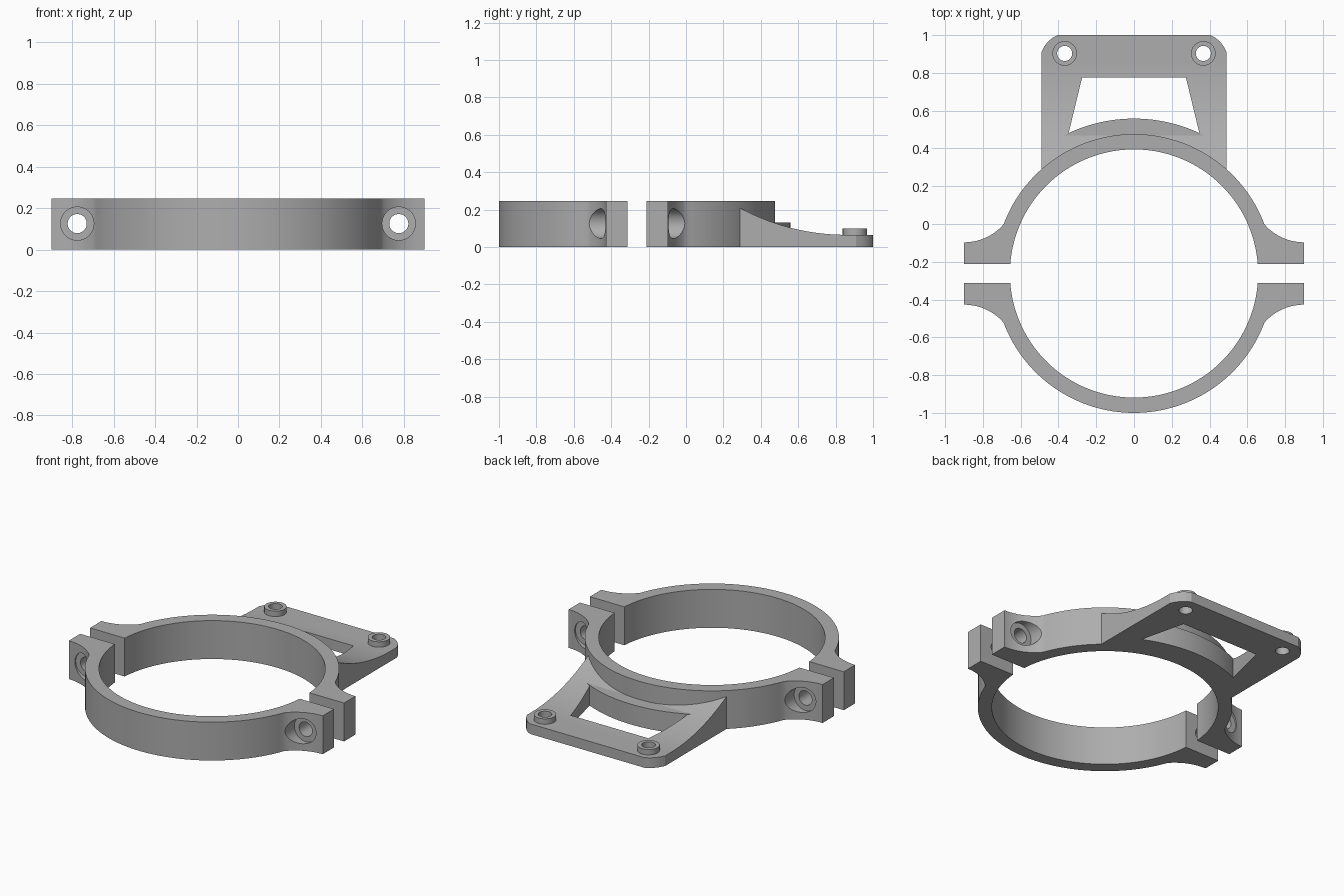
import bpy, bmesh, math
from mathutils import Matrix, Vector

if "Cube" in bpy.data.objects:
    bpy.data.objects.remove(bpy.data.objects["Cube"])

CY = -0.262            # ring centre in y
RI, RO = 0.657, 0.738  # ring inner / outer radius
H = 0.246              # ring height
GAP, EAR = 0.05, 0.165 # ear faces, measured from the split plane

grey = bpy.data.materials.new("grey plastic")
grey.diffuse_color = (0.42, 0.42, 0.42, 1)
grey.use_nodes = True
grey.node_tree.nodes["Principled BSDF"].inputs["Base Color"].default_value = grey.diffuse_color


def arc(cx, cy, r, a0, a1, n):
    return [(cx + r * math.cos(a0 + (a1 - a0) * i / n),
             cy + r * math.sin(a0 + (a1 - a0) * i / n)) for i in range(n + 1)]


def add_object(name, bm):
    bmesh.ops.recalc_face_normals(bm, faces=bm.faces)
    me = bpy.data.meshes.new(name)
    bm.to_mesh(me)
    bm.free()
    me.materials.append(grey)
    ob = bpy.data.objects.new(name, me)
    bpy.context.collection.objects.link(ob)
    return ob


def prism(name, pts, lo, hi, axis="z"):
    """Extrude an outline: (x, y) along z, or (y, z) along x."""
    bm = bmesh.new()
    place = (lambda p: (p[0], p[1], lo)) if axis == "z" else (lambda p: (lo, p[0], p[1]))
    face = bm.faces.new([bm.verts.new(place(p)) for p in pts])
    new = bmesh.ops.extrude_face_region(bm, geom=[face])["geom"]
    step = Vector((0, 0, hi - lo)) if axis == "z" else Vector((hi - lo, 0, 0))
    bmesh.ops.translate(bm, vec=step, verts=[v for v in new if isinstance(v, bmesh.types.BMVert)])
    return add_object(name, bm)


def cylinder(name, centre, r, depth, axis="z"):
    bm = bmesh.new()
    m = Matrix.Translation(centre)
    if axis == "y":
        m = m @ Matrix.Rotation(math.pi / 2, 4, "X")
    bmesh.ops.create_cone(bm, cap_ends=True, segments=48, radius1=r, radius2=r, depth=depth, matrix=m)
    return add_object(name, bm)


def boolean(ob, cutter, op="DIFFERENCE"):
    mod = ob.modifiers.new("cut", "BOOLEAN")
    mod.object, mod.operation, mod.solver = cutter, op, "EXACT"
    bpy.context.view_layer.update()
    me = bpy.data.meshes.new_from_object(ob.evaluated_get(bpy.context.evaluated_depsgraph_get()))
    ob.modifiers.clear()
    ob.data = me
    bpy.data.objects.remove(cutter)


# Clamp halves: half ring with two filleted ears
FR = 0.28
tip = (0.69, math.sqrt(RO ** 2 - 0.69 ** 2))
fil = arc(0.9, EAR + FR, FR, -math.pi / 2,
          math.atan2(tip[1] - EAR - FR, tip[0] - 0.9) - 2 * math.pi
          if tip[1] > EAR + FR else math.atan2(tip[1] - EAR - FR, tip[0] - 0.9), 14)[:-1]
a0 = math.asin(GAP / RI)
b0 = math.atan2(tip[1], tip[0])
outline = arc(0, 0, RI, a0, math.pi - a0, 72)
outline += [(-0.9, GAP)] + [(-x, y) for x, y in fil]
outline += arc(0, 0, RO, math.pi - b0, b0, 64)
outline += fil[::-1] + [(0.9, GAP)]

for name, s in (("front_clamp_half", -1), ("back_clamp_half", 1)):
    half = prism(name, [(x, CY + s * y) for x, y in outline], 0, H)
    for x in (-0.775, 0.775):
        # bolt hole and counterbore
        boolean(half, cylinder("cut", (x, CY + s * 0.12, 0.125), 0.046, 0.4, "y"))
        boolean(half, cylinder("cut", (x, CY + s * 0.28, 0.125), 0.08, 0.24, "y"))

# Mounting bracket: concave side profile trimmed to the plan outline
T, BR = 0.065, 1.21
side = [(0.2, 0), (1.1, 0), (1.1, T)]
for i in range(25):
    y = 0.86 - 0.63 * i / 24
    side.append((y, T + BR - math.sqrt(BR ** 2 - (0.86 - y) ** 2)))
side.append((0.2, side[-1][1]))
bracket = prism("mounting_bracket", side, -0.6, 0.6, "x")
aw = math.acos(0.49 / 0.70)
corner = [(0.49, 0.91), (0.475, 0.94), (0.455, 0.966), (0.43, 0.987), (0.405, 1.0)]
plan = arc(0, CY, 0.70, math.pi - aw, aw, 32) + corner + [(-x, y) for x, y in corner[::-1]]
boolean(bracket, prism("trim", plan, -0.1, 0.5), "INTERSECT")

# Window in the bracket, following the ring on its inner side
al = math.acos(0.346 / 0.82)
window = arc(0, CY, 0.82, math.pi - al, al, 32) + [(0.275, 0.775), (-0.275, 0.775)]
boolean(bracket, prism("cut", window, -0.1, 0.5))

# Curved lip between ring and window
ae = math.acos(0.46 / 0.82)
lip = prism("ring_lip", arc(0, CY, 0.82, ae, math.pi - ae, 40)
            + arc(0, CY, 0.70, math.pi - ae, ae, 40), 0, 0.13)

# Raised screw bosses with through holes
for side_name, x in (("left", -0.367), ("right", 0.367)):
    boss = cylinder(side_name + "_screw_boss", (x, 0.903, 0.075), 0.065, 0.05)
    for part in (boss, bracket):
        boolean(part, cylinder("cut", (x, 0.903, 0.05), 0.04, 0.4))

# Smooth curved walls, keep edges sharp
for ob in bpy.context.scene.objects:
    ob.select_set(True)
    bpy.context.view_layer.objects.active = ob
bpy.ops.object.shade_smooth_by_angle(angle=math.radians(25))
